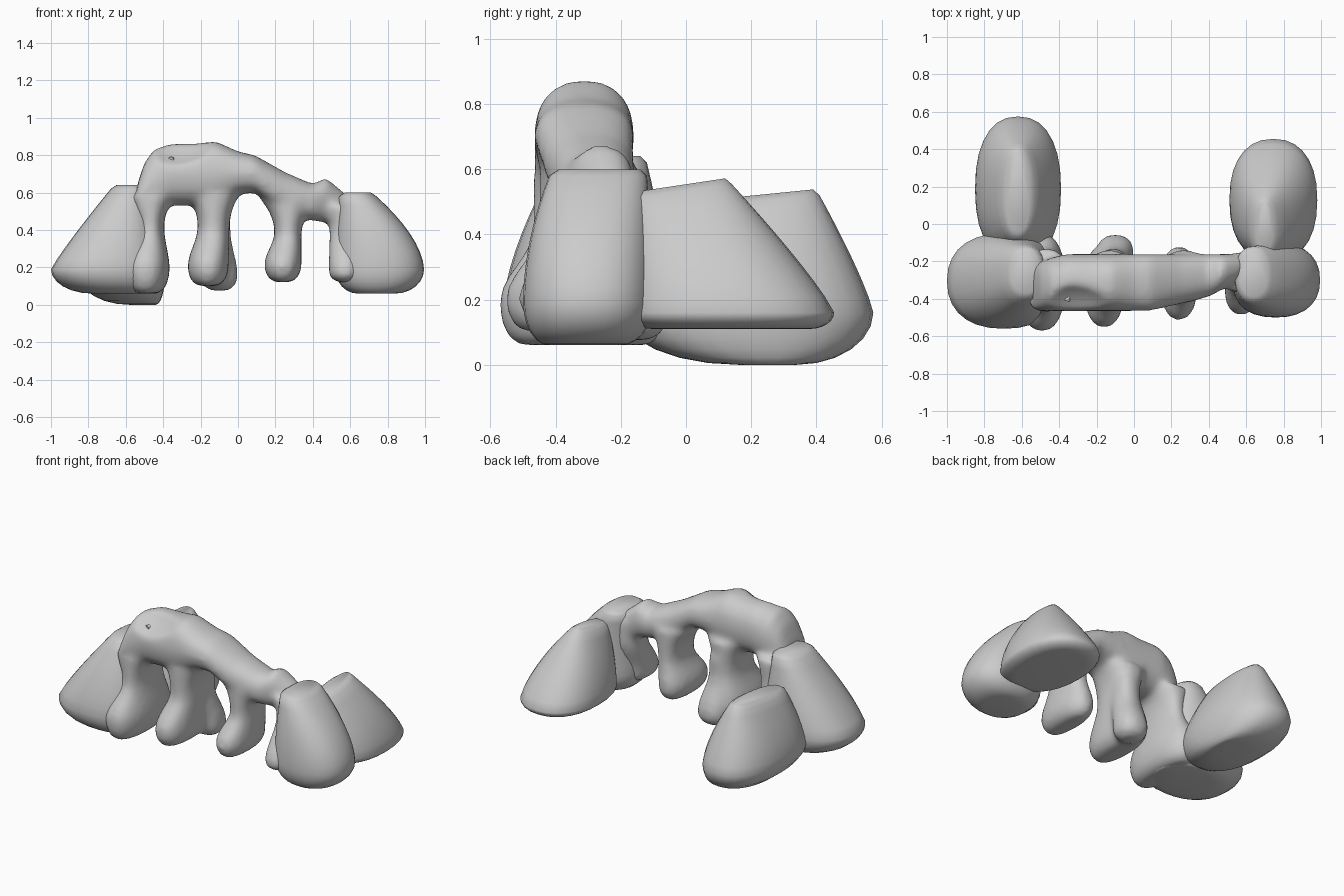
import bpy, bmesh, math
from mathutils import Vector

if "Cube" in bpy.data.objects:
    bpy.data.objects.remove(bpy.data.objects["Cube"])


def blend(p, q, t):
    return [a + (b - a) * t for a, b in zip(p, q)]


def loft(bm, sections, axis='z', n=28, power=2.3):
    """Join rounded rings into a closed body. Section: position and (a0, a1, b0, b1)."""
    rings = []
    for t, (a0, a1, b0, b1) in sections:
        ring = []
        for i in range(n):
            c, s = math.cos(math.tau * i / n), math.sin(math.tau * i / n)
            a = (a0 + a1) / 2 + (a1 - a0) / 2 * math.copysign(abs(c) ** (2 / power), c)
            b = (b0 + b1) / 2 + (b1 - b0) / 2 * math.copysign(abs(s) ** (2 / power), s)
            ring.append(bm.verts.new((a, b, t) if axis == 'z' else (t, a, b)))
        rings.append(ring)
    for r, q in zip(rings, rings[1:]):
        for i in range(n):
            j = (i + 1) % n
            bm.faces.new((r[i], r[j], q[j], q[i]))
    bm.faces.new(rings[0][::-1])
    bm.faces.new(rings[-1])


def finish(bm, name, smooth=True):
    bmesh.ops.recalc_face_normals(bm, faces=bm.faces[:])
    me = bpy.data.meshes.new(name)
    bm.to_mesh(me)
    bm.free()
    ob = bpy.data.objects.new(name, me)
    bpy.context.collection.objects.link(ob)
    bpy.ops.object.select_all(action='DESELECT')
    ob.select_set(True)
    bpy.context.view_layer.objects.active = ob
    if smooth:
        bpy.ops.object.shade_smooth_by_angle(angle=math.radians(60))
    return ob


def boulder(name, levels, base, belly, top, bulge_x, bulge_y, tilt=0.0):
    """Round underside from base to belly, then bulging sides up to a softened top."""
    (z0, z1, z2), sections = levels, []
    for i in range(7):
        u = math.pi / 2 * i / 6
        sections.append((z0 + (z1 - z0) * (1 - math.cos(u)), blend(base, belly, math.sin(u))))
    for i in range(1, 9):
        u = i / 8
        bx, by = blend(belly, top, u ** bulge_x), blend(belly, top, u ** bulge_y)
        sections.append((z1 + (z2 - .02 - z1) * u, bx[:2] + by[2:]))
    x0, x1, y0, y1 = top
    sections.append((z2, [x0 + .03, x1 - .03, y0 + .03, y1 - .02]))
    bm = bmesh.new()
    loft(bm, sections)
    # The crown may slope down towards the front
    for v in bm.verts:
        v.co.z -= tilt * max(0, y1 - v.co.y) * max(0, (v.co.z - z1) / (z2 - z1))
    finish(bm, name)


def pillar(bm, levels, foot, waist, flare=.06):
    """Rounded foot, narrow waist, and a head flaring in x into the deck."""
    (z0, z1, z2, z3), sections = levels, []
    for i in range(5):
        u = math.pi / 2 * i / 4
        inset = .07 * (1 - math.sin(u))
        ring = [f + s * inset for f, s in zip(foot, (1, -1, 1, -1))]
        sections.append((z0 + (z1 - z0) * (1 - math.cos(u)), ring))
    for i in range(1, 7):
        u = i / 6
        sections.append((z1 + (z2 - z1) * u, blend(foot, waist, (1 - math.cos(math.pi * u)) / 2)))
    for i in range(1, 5):
        u = i / 4
        grow = flare * u * u
        sections.append((z2 + (z3 - z2) * u, [waist[0] - grow, waist[1] + grow, waist[2], waist[3]]))
    loft(bm, sections)


# Boulders: heights, (x0, x1, y0, y1) at base, belly and top, side bulge
boulder("left_front_boulder", (.06, .19, .64), (-.78, -.44, -.43, -.14),
        (-1, -.39, -.56, -.05), (-.68, -.48, -.40, -.12), 1.1, 1.5)
boulder("left_back_boulder", (0, .16, .54), (-.58, -.44, .16, .34),
        (-.85, -.39, -.20, .575), (-.71, -.53, -.08, .41), 1.6, 1.2, .1)
boulder("right_front_boulder", (.06, .19, .60), (.64, .84, -.42, -.20),
        (.52, .995, -.50, -.10), (.54, .74, -.42, -.12), 1.7, 1.9)
boulder("right_back_boulder", (.11, .16, .575), (.60, .90, -.10, .38),
        (.51, .98, -.20, .455), (.63, .77, -.18, .14), 1.5, 1.15, .15)

# Bridge deck along x: (x, underside, top); its front edge tapers to the right
bm = bmesh.new()
deck = []
for x, low, high in [(-.54, .46, .64), (-.50, .46, .76), (-.45, .47, .83), (-.36, .53, .862),
                     (-.22, .53, .862), (-.12, .53, .875), (0, .59, .82), (.09, .60, .80),
                     (.25, .48, .71), (.40, .45, .645), (.47, .44, .68), (.58, .40, .59)]:
    front = -.465 + max(0, x - .1) * .25 + max(0, x - .40) * .3
    back = -.16 - .06 * max(0, -.40 - x) / .14
    deck.append((x, (front, back, low, high)))
loft(bm, deck, axis='x')

# Pillars: levels, foot and waist
pillar(bm, (.06, .19, .42, .58), (-.62, -.365, -.575, -.05), (-.54, -.395, -.47, -.13))
pillar(bm, (.10, .20, .42, .60), (-.27, -.05, -.555, -.11), (-.215, -.045, -.45, -.14))
pillar(bm, (.075, .15, .40, .50), (-.20, .0, -.25, -.055), (-.18, -.04, -.30, -.13), 0)
pillar(bm, (.12, .21, .39, .57), (.14, .34, -.515, -.12), (.195, .34, -.42, -.14), .08)
pillar(bm, (.12, .17, .42, .54), (.485, .66, -.49, -.22), (.49, .68, -.37, -.15), .05)
bridge = finish(bm, "arched_bridge", smooth=False)

# Shallow dip on the front slope of the deck, under the small peg
bm = bmesh.new()
bmesh.ops.create_icosphere(bm, subdivisions=4, radius=.335)
bmesh.ops.translate(bm, verts=bm.verts[:], vec=(-.33, -.60, 1.05))
dip = finish(bm, "dip_cutter")
dip.hide_render = True
dip.hide_set(True)


# Fuse pillars and deck, carve the dip and soften the joints
def fuse(name):
    mod = bridge.modifiers.new(name, 'REMESH')
    mod.mode = 'VOXEL'
    mod.voxel_size = .016
    mod.use_smooth_shade = True


fuse("fuse")
carve = bridge.modifiers.new("carve", 'BOOLEAN')
carve.operation = 'DIFFERENCE'
carve.object = dip
carve.solver = 'EXACT'
fuse("even_out")
soften = bridge.modifiers.new("soften", 'SMOOTH')
soften.factor = .5
soften.iterations = 10

# Small peg
a, b = Vector((-.36, -.41, .775)), Vector((-.305, -.26, .785))
bpy.ops.mesh.primitive_cylinder_add(vertices=12, radius=.016, depth=(b - a).length,
                                    location=(a + b) / 2)
peg = bpy.context.object
peg.name = "peg"
peg.rotation_euler = (b - a).to_track_quat('Z', 'Y').to_euler()
bpy.ops.object.shade_smooth_by_angle()
